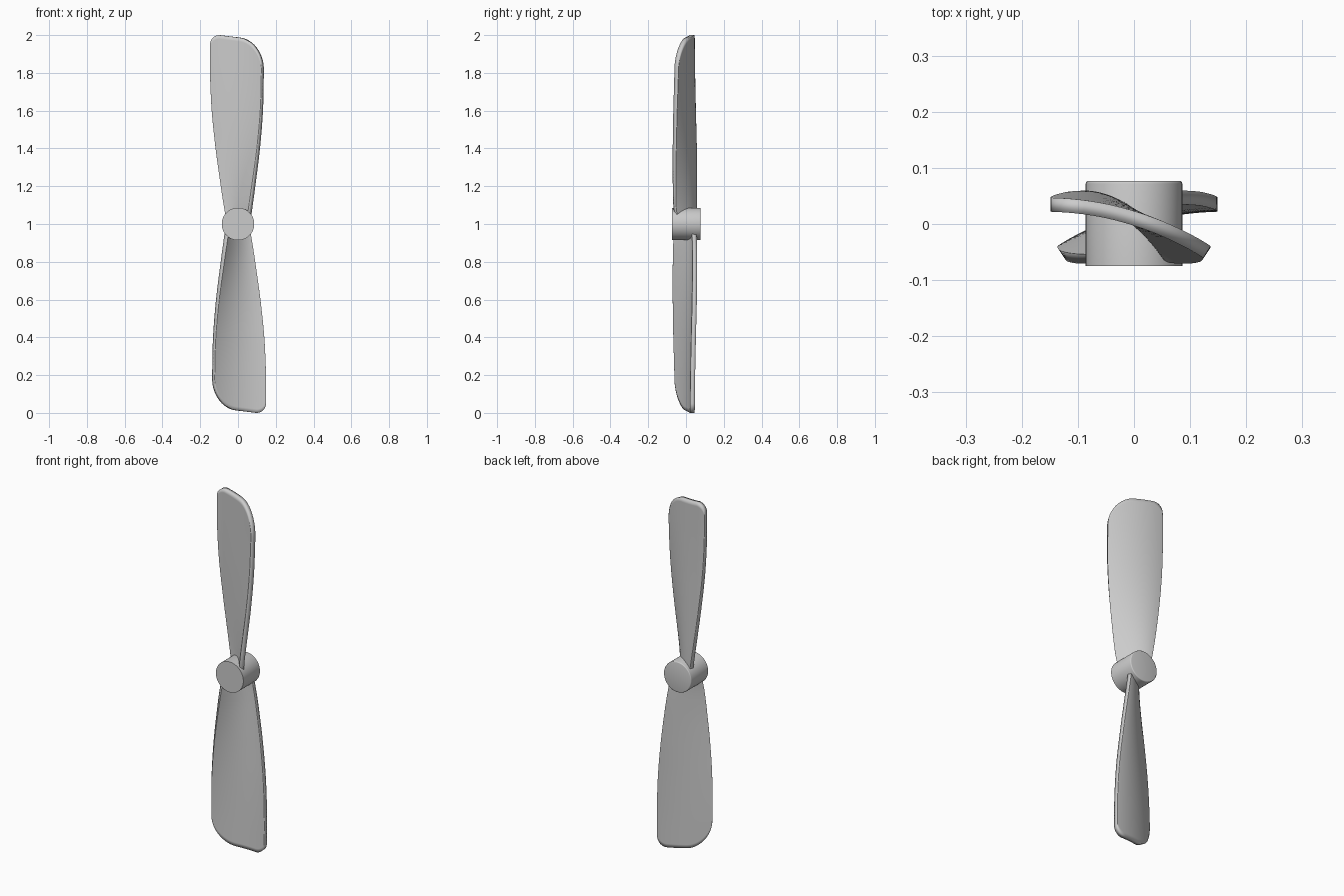
import bpy, bmesh, math
from mathutils import Vector

old = bpy.data.objects.get("Cube")
if old:
    bpy.data.objects.remove(old, do_unlink=True)

grey = bpy.data.materials.new("light grey")
grey.use_nodes = True
colour = (0.6, 0.6, 0.6, 1)
grey.diffuse_color = colour
grey.node_tree.nodes["Principled BSDF"].inputs["Base Color"].default_value = colour


def finish(obj, angle):
    bpy.ops.object.select_all(action='DESELECT')
    obj.select_set(True)
    bpy.context.view_layer.objects.active = obj
    bpy.ops.object.shade_smooth_by_angle(angle=math.radians(angle))


# Blade stations: radius, trailing x, leading x, trailing y, middle y, leading y
STATIONS = [
    (0.03, -0.062, 0.058, 0.042, 0.012, -0.052),
    (0.10, -0.074, 0.068, 0.046, 0.012, -0.060),
    (0.20, -0.090, 0.082, 0.047, 0.013, -0.062),
    (0.40, -0.118, 0.108, 0.045, 0.013, -0.061),
    (0.60, -0.139, 0.125, 0.040, 0.012, -0.057),
    (0.80, -0.148, 0.130, 0.036, 0.011, -0.051),
    (1.00, -0.148, 0.130, 0.034, 0.010, -0.048),
]


def station(r):
    """Smoothly interpolated blade station at radius r."""
    last = len(STATIONS) - 1
    i = 0
    while i < last - 1 and r > STATIONS[i + 1][0]:
        i += 1
    a, b = STATIONS[i], STATIONS[i + 1]
    p, n = STATIONS[max(i - 1, 0)], STATIONS[min(i + 2, last)]
    h = b[0] - a[0]
    t = (r - a[0]) / h
    out = []
    for k in range(1, len(a)):
        ma = (b[k] - p[k]) / (b[0] - p[0]) * h
        mb = (n[k] - a[k]) / (n[0] - a[0]) * h
        out.append((2*t**3 - 3*t**2 + 1) * a[k] + (t**3 - 2*t**2 + t) * ma
                   + (3*t**2 - 2*t**3) * b[k] + (t**3 - t**2) * mb)
    return out


def tip_radius(u):
    """Blade length: small trailing corner, broad leading corner."""
    r = 1.0 - 0.035 * max(u - 0.18, 0)
    if u < 0.18:
        r -= 0.05 * (1 - math.sqrt(1 - (1 - u / 0.18) ** 2))
    if u > 0.57:
        r -= 0.15 * (1 - math.sqrt(max(0, 1 - ((u - 0.57) / 0.43) ** 2)))
    return r


def blade_point(u, t):
    r = 0.03 + t * (tip_radius(u) - 0.03)
    x0, x1, y0, yc, y1 = station(r)
    x = x0 + (x1 - x0) * u
    # Parabolic camber through the trailing, middle and leading points
    y = (y0 * x * (x - x1) / (x0 * (x0 - x1))
         + yc * (x - x0) * (x - x1) / (x0 * x1)
         + y1 * x * (x - x0) / (x1 * (x1 - x0)))
    return Vector((x, y, r))


# Twisted blade surface, thickened evenly
COLS, ROWS = 36, 48
bm = bmesh.new()
grid = []
for j in range(ROWS + 1):
    grid.append([bm.verts.new(blade_point((1 - math.cos(math.pi * i / COLS)) / 2, j / ROWS))
                 for i in range(COLS + 1)])
for j in range(ROWS):
    for i in range(COLS):
        bm.faces.new((grid[j][i], grid[j][i + 1], grid[j + 1][i + 1], grid[j + 1][i]))
blade_mesh = bpy.data.meshes.new("blade")
bm.to_mesh(blade_mesh)
bm.free()
blade_mesh.materials.append(grey)

# Upper blade and its half-turn copy
for name, turn in (("upper_blade", 0), ("lower_blade", math.pi)):
    blade = bpy.data.objects.new(name, blade_mesh.copy())
    bpy.context.collection.objects.link(blade)
    blade.location.z = 1
    blade.rotation_euler.y = turn
    solid = blade.modifiers.new("thickness", 'SOLIDIFY')
    solid.thickness = 0.025
    solid.offset = 0
    finish(blade, 40)

# Hub: flat front, softly rounded back rim
bpy.ops.mesh.primitive_cylinder_add(vertices=64, radius=0.086, depth=0.152,
                                    location=(0, 0.001, 1),
                                    rotation=(math.pi / 2, 0, 0))
hub = bpy.context.object
hub.name = "hub"
hub.data.materials.append(grey)
bm = bmesh.new()
bm.from_mesh(hub.data)
back_rim = [e for e in bm.edges if all(v.co.z < 0 for v in e.verts)]
bmesh.ops.bevel(bm, geom=back_rim, offset=0.005, segments=3, affect='EDGES', profile=0.5)
bm.to_mesh(hub.data)
bm.free()
finish(hub, 35)
